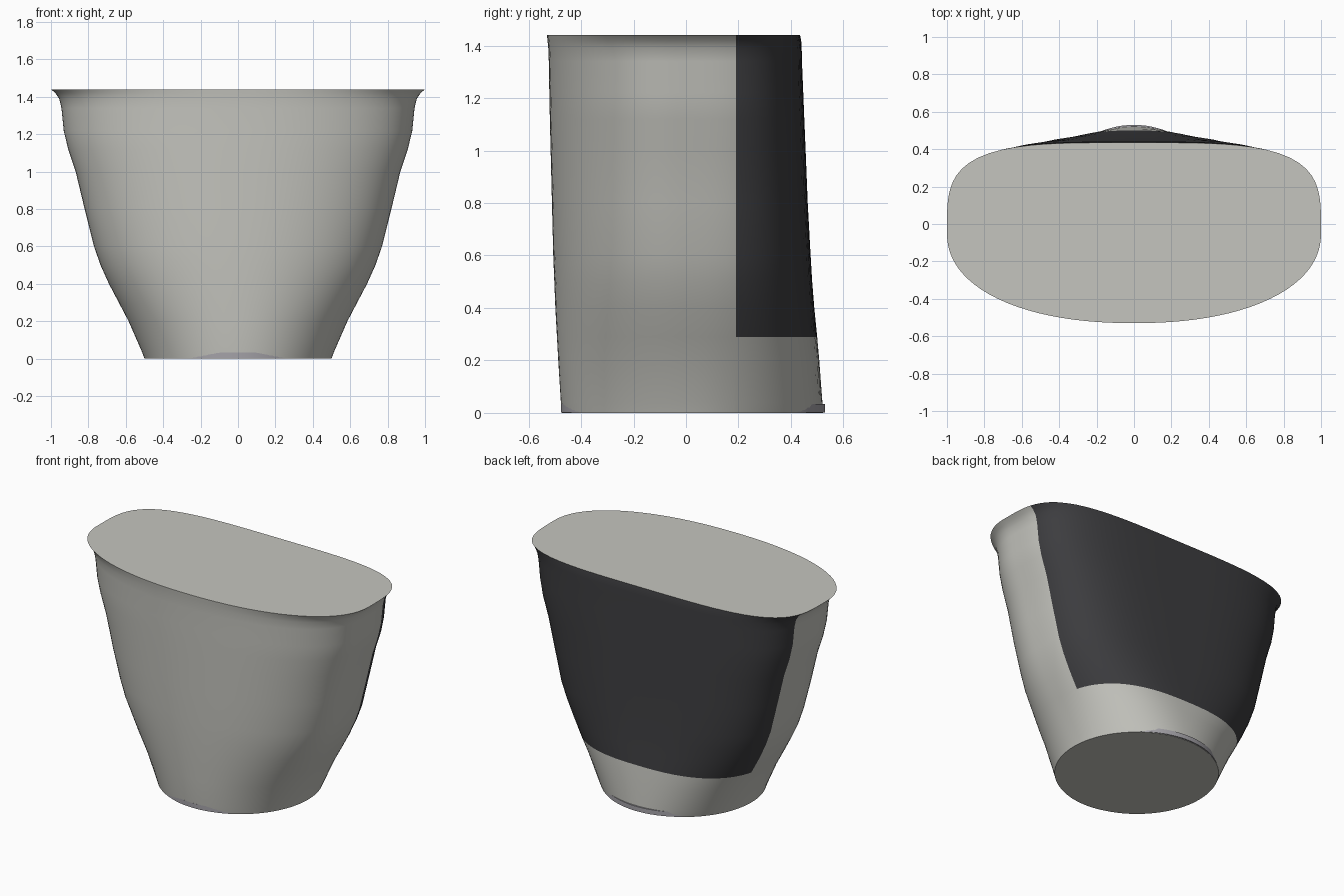
import bpy, bmesh
from math import cos, sin, tau

cube = bpy.data.objects.get("Cube")
if cube:
    bpy.data.objects.remove(cube, do_unlink=True)

SEGMENTS = 96
PANEL_Y, PANEL_Z = 0.19, 0.29


def material(name, color):
    mat = bpy.data.materials.new(name)
    mat.use_nodes = True
    mat.diffuse_color = (*color, 1)
    bsdf = mat.node_tree.nodes["Principled BSDF"]
    bsdf.inputs["Base Color"].default_value = (*color, 1)
    bsdf.inputs["Roughness"].default_value = 0.7
    return mat


def ring(bm, z, half_width, front, back, n_front, n_back):
    """Rounded section with its own squareness at the front and the back."""
    mid = (front + back) / 2 * 0.97
    verts = []
    for i in range(SEGMENTS):
        c, s = cos(tau * i / SEGMENTS), sin(tau * i / SEGMENTS)
        n, depth = (n_back, back - mid) if s > 0 else (n_front, mid - front)
        r = (abs(c) ** n + abs(s) ** n) ** (-1 / n)
        verts.append(bm.verts.new((half_width * c * r, mid + depth * s * r, z)))
    return verts


def loft(bm, sections):
    rings = [ring(bm, *section) for section in sections]
    for low, high in zip(rings, rings[1:]):
        for i in range(SEGMENTS):
            j = (i + 1) % SEGMENTS
            bm.faces.new((low[i], low[j], high[j], high[i]))
    bm.faces.new(rings[0][::-1])
    bm.faces.new(rings[-1])


def finish(bm, name, materials):
    bm.normal_update()
    mesh = bpy.data.meshes.new(name)
    bm.to_mesh(mesh)
    bm.free()
    obj = bpy.data.objects.new(name, mesh)
    bpy.context.collection.objects.link(obj)
    for mat in materials:
        mesh.materials.append(mat)
    bpy.ops.object.select_all(action="DESELECT")
    obj.select_set(True)
    bpy.context.view_layer.objects.active = obj
    bpy.ops.object.shade_smooth_by_angle()
    return obj


light = material("warm light grey", (0.56, 0.56, 0.52))
dark = material("charcoal", (0.046, 0.046, 0.050))
grey = material("mid grey", (0.37, 0.36, 0.39))

# Body: height, half width, front, back, front squareness, back squareness
profile = [
    (0.00, 0.50, -0.472, 0.522, 2.0, 2.0),
    (0.04, 0.515, -0.477, 0.52, 2.0, 2.1),
    (0.20, 0.585, -0.487, 0.508, 2.05, 2.4),
    (PANEL_Z, 0.632, -0.492, 0.50, 2.1, 2.6),
    (0.40, 0.69, -0.498, 0.489, 2.1, 2.8),
    (0.50, 0.735, -0.502, 0.481, 2.15, 3.0),
    (0.60, 0.77, -0.506, 0.475, 2.15, 3.2),
    (0.80, 0.82, -0.511, 0.464, 2.2, 3.4),
    (1.00, 0.868, -0.516, 0.456, 2.2, 3.6),
    (1.12, 0.908, -0.519, 0.451, 2.2, 3.7),
    (1.22, 0.932, -0.521, 0.447, 2.2, 3.7),
    (1.34, 0.944, -0.523, 0.442, 2.2, 3.8),
    (1.39, 0.956, -0.525, 0.441, 2.2, 3.8),
    (1.42, 0.976, -0.528, 0.439, 2.2, 3.8),
    (1.44, 1.00, -0.53, 0.435, 2.2, 3.8),
]
body = bmesh.new()
loft(body, profile)

# Straight side edges of the dark back panel
walls = [f for f in body.faces if len(f.verts) == 4]
edges = list({e for f in walls for e in f.edges})
verts = list({v for f in walls for v in f.verts})
bmesh.ops.bisect_plane(body, geom=walls + edges + verts,
                       plane_co=(0, PANEL_Y, 0), plane_no=(0, 1, 0))
body.normal_update()
for face in body.faces:
    center = face.calc_center_median()
    on_panel = center.y > PANEL_Y and center.z > PANEL_Z
    face.material_index = int(on_panel and abs(face.normal.z) < 0.95)
finish(body, "vessel_body", [light, dark])

# Base disc, just showing at the front and back of the foot
base = bmesh.new()
loft(base, [(z, 0.488, -0.477, 0.53, 2, 2) for z in (0.002, 0.033)])
finish(base, "base_disc", [grey])
